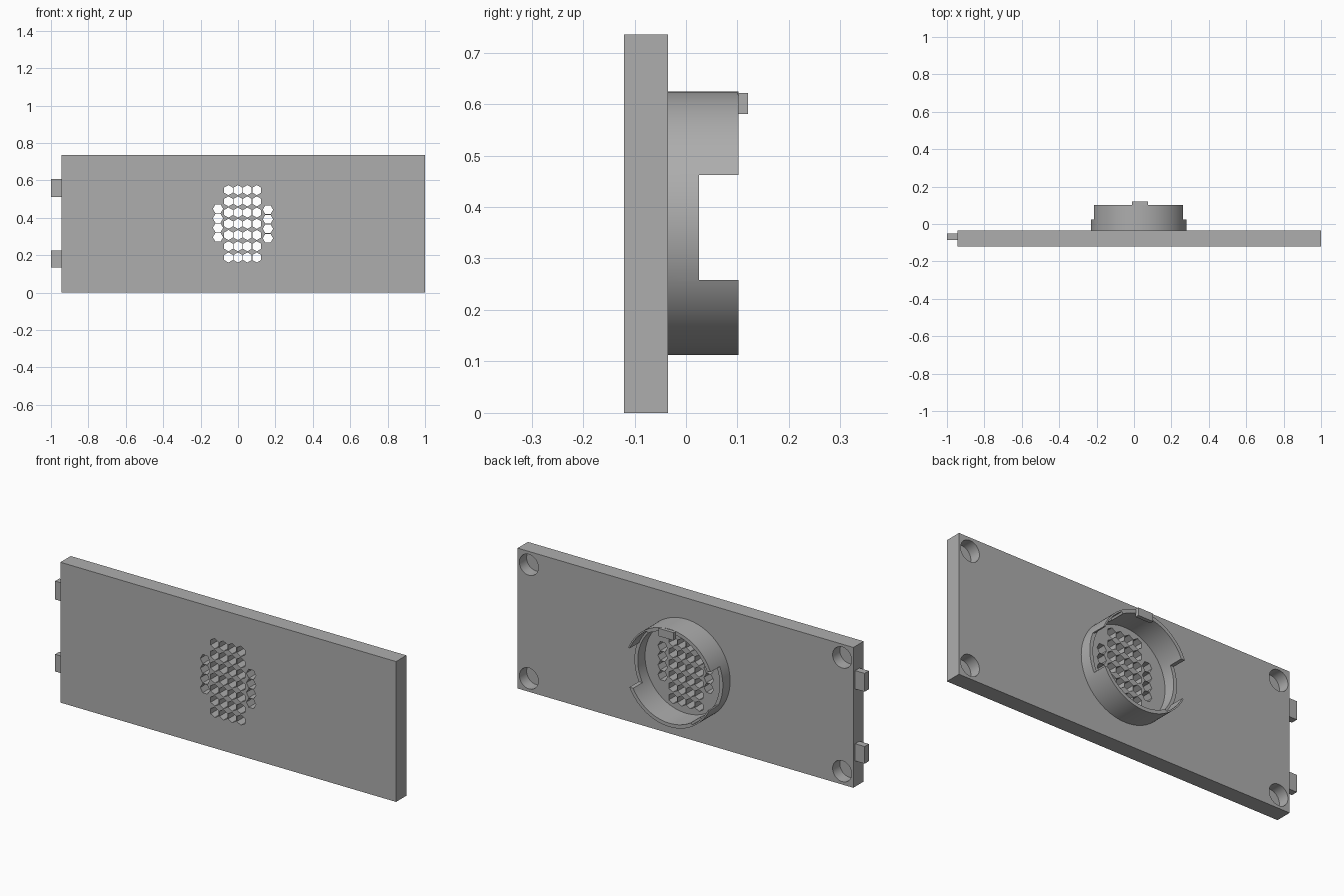
import bpy, bmesh, math

cube = bpy.data.objects.get("Cube")
if cube:
    bpy.data.objects.remove(cube, do_unlink=True)

grey = bpy.data.materials.new("plain grey")
grey.use_nodes = True
colour = (0.42, 0.42, 0.42, 1)
grey.diffuse_color = colour
grey.node_tree.nodes["Principled BSDF"].inputs["Base Color"].default_value = colour

BACK, FRONT = -0.035, -0.12      # faces of the panel
RX, RZ, R_OUT, R_IN = 0.025, 0.368, 0.256, 0.237   # ring socket


def make(name, bm):
    bmesh.ops.recalc_face_normals(bm, faces=bm.faces)
    mesh = bpy.data.meshes.new(name)
    bm.to_mesh(mesh)
    bm.free()
    mesh.materials.append(grey)
    ob = bpy.data.objects.new(name, mesh)
    bpy.context.collection.objects.link(ob)
    return ob


def add_prism(bm, outline, y0, y1):
    """Extrude an (x, z) outline along y."""
    face = bm.faces.new([bm.verts.new((x, y0, z)) for x, z in outline])
    moved = bmesh.ops.extrude_face_region(bm, geom=[face])["geom"]
    verts = [v for v in moved if isinstance(v, bmesh.types.BMVert)]
    bmesh.ops.translate(bm, verts=verts, vec=(0, y1 - y0, 0))


def arc(cx, cz, r, a0, a1, n):
    return [(cx + r * math.cos(math.radians(a0 + (a1 - a0) * i / n)),
             cz + r * math.sin(math.radians(a0 + (a1 - a0) * i / n))) for i in range(n + 1)]


def disc(cx, cz, r, n, turn=0):
    return arc(cx, cz, r, turn, turn + 360, n)[:-1]


def rect(x0, x1, z0, z1):
    return [(x0, z0), (x1, z0), (x1, z1), (x0, z1)]


def prisms(name, items):
    bm = bmesh.new()
    for outline, y0, y1 in items:
        add_prism(bm, outline, y0, y1)
    return make(name, bm)


def cut(ob, cutter):
    """Subtract the cutter, bake the result and drop the cutter."""
    cutter.hide_render = True
    mod = ob.modifiers.new("cut", "BOOLEAN")
    mod.operation, mod.solver, mod.object = "DIFFERENCE", "EXACT", cutter
    bpy.context.view_layer.update()
    deps = bpy.context.evaluated_depsgraph_get()
    mesh = bpy.data.meshes.new_from_object(ob.evaluated_get(deps))
    ob.modifiers.clear()
    ob.data = mesh
    bpy.data.objects.remove(cutter, do_unlink=True)


def smooth(ob):
    bpy.ops.object.select_all(action="DESELECT")
    ob.select_set(True)
    bpy.context.view_layer.objects.active = ob
    bpy.ops.object.shade_smooth_by_angle(angle=math.radians(30))


# Panel with hexagonal grille and blind corner holes
panel = prisms("panel", [(rect(-0.945, 1, 0, 0.735), FRONT, BACK)])
hexes = [disc(-0.051 + 0.0505 * i, 0.188 + 0.06 * j, 0.027, 6, 30)
         for i in range(4) for j in range(7)]
for x, z in ((-0.107, 0.296), (0.16, 0.291)):
    hexes += [disc(x, z + 0.0507 * j, 0.0275, 6) for j in range(4)]
cut(panel, prisms("grille_cutter", [(h, -0.2, 0.1) for h in hexes]))
cut(panel, prisms("corner_cutter", [(disc(x, z, 0.055, 40), BACK - 0.06, 0.1)
                                    for x in (-0.88, 0.935) for z in (0.07, 0.665)]))
smooth(panel)

# Ring socket with side notches and two thinned arcs
ring = prisms("ring_socket", [(disc(RX, RZ, R_OUT, 96), BACK, 0.102)])
cut(ring, prisms("bore_cutter", [(disc(RX, RZ, R_IN, 96), -0.2, 0.2)]))
cut(ring, prisms("notch_cutter", [(rect(-0.4, 0.4, 0.258, 0.462), 0.025, 0.2)]))
recesses = [arc(RX, RZ, 0.248, a, a + 43, 12) + arc(RX, RZ, 0.2, a + 43, a, 12) for a in (15, 195)]
cut(ring, prisms("recess_cutter", [(r, 0.025, 0.2) for r in recesses]))
smooth(ring)

# Catch on top of the ring
prisms("ring_catch", [(rect(-0.012, 0.075, 0.581, 0.622), 0.1, 0.12)])

# Tabs on the right edge
for name, z0, z1 in (("lower_tab", 0.135, 0.225), ("upper_tab", 0.512, 0.608)):
    prisms(name, [(rect(-1, -0.94, z0, z1), -0.085, -0.05)])
